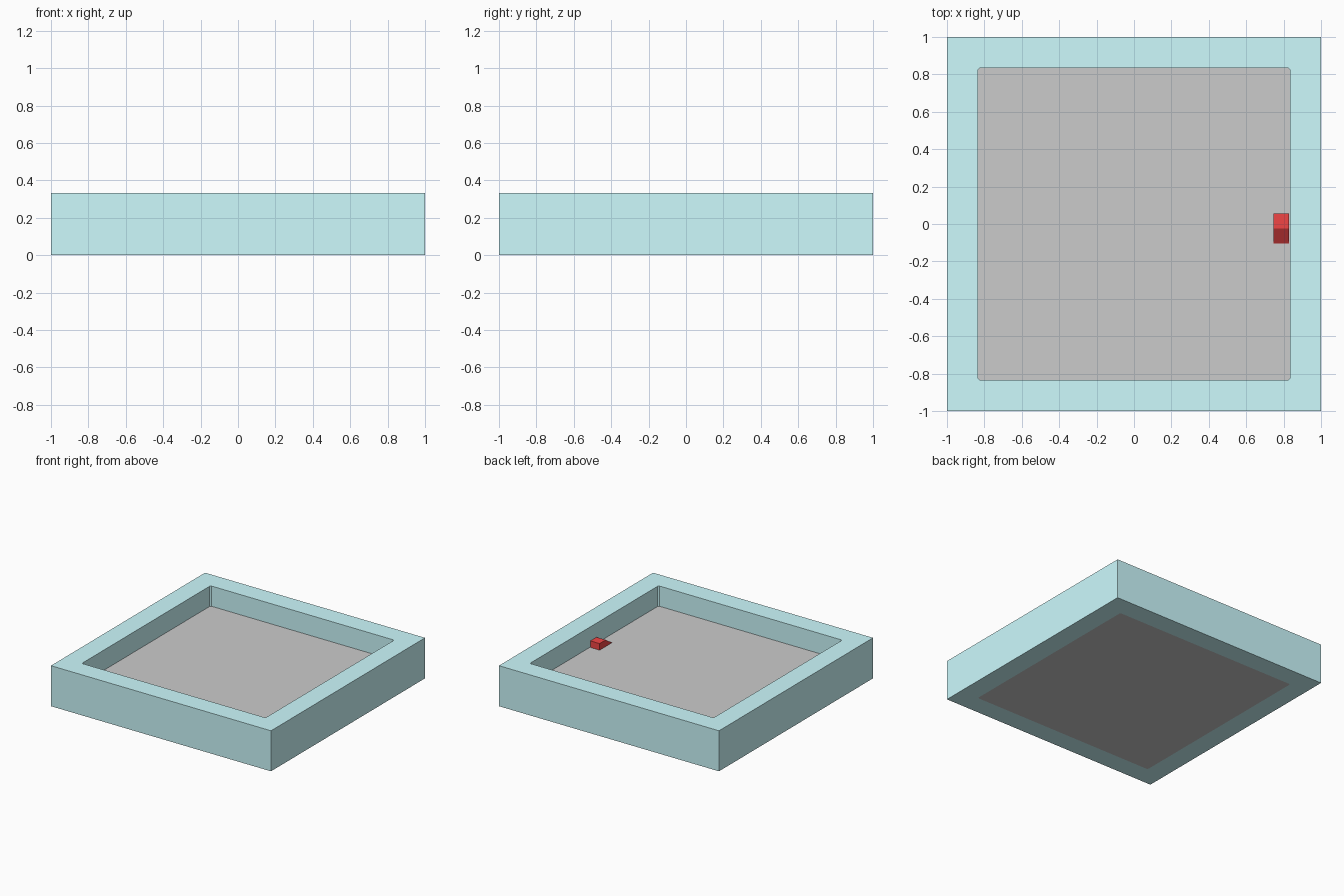
import bpy, bmesh

if "Cube" in bpy.data.objects:
    bpy.data.objects.remove(bpy.data.objects["Cube"])

H, FLOOR, IN = 0.333, 0.167, 0.835   # rim height, floor height, half opening
CH = 0.01                            # tiny clipped corners of the opening


def material(name, rgb):
    m = bpy.data.materials.new(name)
    m.diffuse_color = (*rgb, 1)
    m.use_nodes = True
    m.node_tree.nodes["Principled BSDF"].inputs["Base Color"].default_value = m.diffuse_color
    return m


def make_object(name, bm, mat=None):
    bmesh.ops.recalc_face_normals(bm, faces=bm.faces)
    me = bpy.data.meshes.new(name)
    bm.to_mesh(me)
    bm.free()
    ob = bpy.data.objects.new(name, me)
    bpy.context.collection.objects.link(ob)
    if mat:
        me.materials.append(mat)
    return ob


def prism(name, points, direction, mat=None):
    """Extrude a closed outline along a direction."""
    bm = bmesh.new()
    face = bm.faces.new([bm.verts.new(p) for p in points])
    ext = bmesh.ops.extrude_face_region(bm, geom=[face], use_keep_orig=True)
    verts = [g for g in ext["geom"] if isinstance(g, bmesh.types.BMVert)]
    bmesh.ops.translate(bm, verts=verts, vec=direction)
    return make_object(name, bm, mat)


def clipped_square(half, c, z):
    pts = []
    for sx, sy in ((1, 1), (-1, 1), (-1, -1), (1, -1)):
        pair = [(sx * half, sy * (half - c), z), (sx * (half - c), sy * half, z)]
        pts += pair if sx * sy > 0 else pair[::-1]
    return pts


teal = material("teal", (0.61, 0.96, 0.99))
red = material("red", (0.88, 0.06, 0.06))

# square frame with a through opening
square = [(-1, -1, 0), (1, -1, 0), (1, 1, 0), (-1, 1, 0)]
frame = prism("frame", square, (0, 0, H), teal)
cutter = prism("opening_cutter", clipped_square(IN, CH, -0.2), (0, 0, 1))
cutter.hide_render = True
cutter.hide_viewport = True
cut = frame.modifiers.new("opening", "BOOLEAN")
cut.operation = "DIFFERENCE"
cut.solver = "EXACT"
cut.object = cutter

# grey floor slab filling the lower half of the opening
prism("floor", clipped_square(IN, CH, 0), (0, 0, FLOOR))

# small red block with a ramp, against the right inner wall
profile = [(0.055, FLOOR), (0.055, 0.221), (-0.025, 0.221), (-0.105, FLOOR)]
prism("red_block", [(0.747, y, z) for y, z in profile], (0.083, 0, 0), red)
